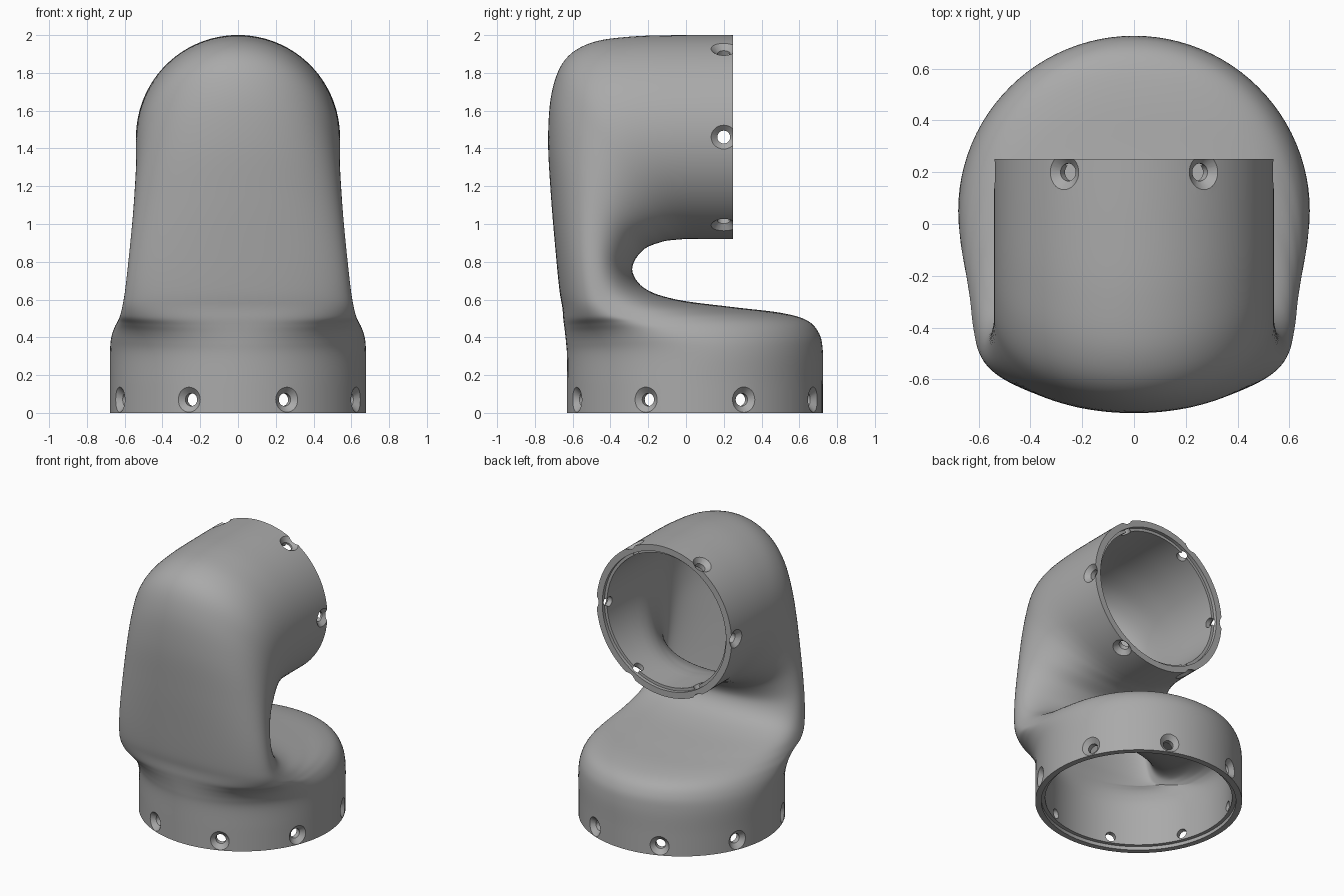
import bpy, bmesh, math
from mathutils import Vector, Matrix

if "Cube" in bpy.data.objects:
    bpy.data.objects.remove(bpy.data.objects["Cube"], do_unlink=True)

SEGMENTS, STEPS = 96, 6
BASE_Y, BASE_R = 0.047, 0.678
TOP_Z, TOP_R, TOP_END = 1.46, 0.54, 0.25

grey = bpy.data.materials.new("satin grey")
grey.use_nodes = True
grey.diffuse_color = (0.40, 0.40, 0.40, 1)
grey.node_tree.nodes["Principled BSDF"].inputs["Base Color"].default_value = grey.diffuse_color

# Key sections: inner y, z, outer y, z, half width, widest point, squareness
sections = [
    (0.725, 0.00, -0.63, 0.00, 0.678, 0.50, 2.0),
    (0.725, 0.15, -0.63, 0.15, 0.678, 0.50, 2.0),
    (0.725, 0.32, -0.63, 0.30, 0.678, 0.50, 2.0),
    (0.705, 0.42, -0.635, 0.37, 0.672, 0.53, 2.05),
    (0.64, 0.49, -0.64, 0.42, 0.655, 0.58, 2.15),
    (0.50, 0.53, -0.645, 0.46, 0.636, 0.64, 2.25),
    (0.25, 0.56, -0.65, 0.50, 0.623, 0.68, 2.3),
    (-0.05, 0.60, -0.655, 0.56, 0.61, 0.64, 2.3),
    (-0.22, 0.66, -0.67, 0.65, 0.597, 0.56, 2.25),
    (-0.285, 0.76, -0.69, 0.85, 0.58, 0.50, 2.2),
    (-0.23, 0.86, -0.715, 1.15, 0.56, 0.50, 2.1),
    (-0.13, 0.905, -0.73, 1.45, 0.547, 0.50, 2.05),
    (-0.05, 0.917, -0.71, 1.70, 0.54, 0.50, 2.0),
    (0.00, 0.92, -0.64, 1.87, 0.54, 0.50, 2.0),
    (0.04, 0.92, -0.50, 1.96, 0.54, 0.50, 2.0),
    (0.08, 0.92, -0.28, 1.993, 0.54, 0.50, 2.0),
    (0.14, 0.92, 0.00, 2.00, 0.54, 0.50, 2.0),
    (0.25, 0.92, 0.25, 2.00, 0.54, 0.50, 2.0),
]


def blend(a, b, c, d, t):
    """Smooth curve through b and c."""
    return 0.5 * (2 * b + (c - a) * t + (2 * a - 5 * b + 4 * c - d) * t * t
                  + (3 * b - a - 3 * c + d) * t ** 3)


def smooth_sections(keys):
    last = len(keys) - 1
    for i in range(last):
        near = [keys[max(0, min(last, i + k))] for k in (-1, 0, 1, 2)]
        for s in range(STEPS):
            yield [blend(*v, s / STEPS) for v in zip(*near)]
    yield keys[-1]


def ring_points(section):
    yi, zi, yo, zo, width, widest, power = section
    inner, outer = Vector((0, yi, zi)), Vector((0, yo, zo))
    centre = inner.lerp(outer, widest)
    for k in range(SEGMENTS):
        a = math.tau * k / SEGMENTS
        c, s = math.cos(a), math.sin(a)
        p = centre.lerp(inner if c > 0 else outer, abs(c) ** (2 / power))
        p.x = math.copysign(width * abs(s) ** (2 / power), s)
        yield p


def new_object(name, bm):
    mesh = bpy.data.meshes.new(name)
    bm.to_mesh(mesh)
    bm.free()
    obj = bpy.data.objects.new(name, mesh)
    bpy.context.collection.objects.link(obj)
    mesh.materials.append(grey)
    return obj


def add_cone(bm, start, direction, r1, r2, length, sides=32):
    turn = direction.to_track_quat('Z', 'Y').to_matrix().to_4x4()
    bmesh.ops.create_cone(bm, cap_ends=True, segments=sides, radius1=r1, radius2=r2, depth=length,
                          matrix=Matrix.Translation(start + direction * length / 2) @ turn)


# Hollow elbow shell, lofted from the base ring up and round to the side socket
bm = bmesh.new()
rings = [[bm.verts.new(p) for p in ring_points(s)] for s in smooth_sections(sections)]
for low, high in zip(rings, rings[1:]):
    for k in range(SEGMENTS):
        n = (k + 1) % SEGMENTS
        bm.faces.new((low[k], high[k], high[n], low[n]))
shell = new_object("elbow_housing", bm)
wall = shell.modifiers.new("wall", 'SOLIDIFY')
wall.thickness, wall.offset = 0.065, -1

# Screw holes through both collars, and their countersinks
holes, sinks = bmesh.new(), bmesh.new()


def add_screw(origin, direction, radius):
    add_cone(holes, origin + direction * (radius - 0.15), direction, 0.034, 0.034, 0.3)
    add_cone(sinks, origin + direction * (radius - 0.035), direction, 0.03, 0.094, 0.06)


for k in range(8):
    a = math.radians(22.5 + 45 * k)
    add_screw(Vector((0, BASE_Y, 0.07)), Vector((math.cos(a), math.sin(a), 0)), BASE_R)
for k in range(6):
    a = math.radians(60 * k)
    add_screw(Vector((0, 0.2, TOP_Z)), Vector((math.cos(a), 0, math.sin(a))), TOP_R)

# Shallow seats inside the two rims
seats = bmesh.new()
add_cone(seats, Vector((0, BASE_Y, -0.1)), Vector((0, 0, 1)), BASE_R - 0.04, BASE_R - 0.04, 0.125, SEGMENTS)
add_cone(seats, Vector((0, TOP_END + 0.1, TOP_Z)), Vector((0, -1, 0)), TOP_R - 0.045, TOP_R - 0.045, 0.125, SEGMENTS)

cutters = [new_object(n, b) for n, b in
           (("rim_seat_cutter", seats), ("hole_cutter", holes), ("countersink_cutter", sinks))]
for cutter in cutters:
    cutter.hide_render = True
    cut = shell.modifiers.new(cutter.name, 'BOOLEAN')
    cut.operation, cut.solver, cut.object = 'DIFFERENCE', 'EXACT', cutter

# Bake the cuts and drop the cutters
bpy.context.view_layer.update()
baked = bpy.data.meshes.new_from_object(shell.evaluated_get(bpy.context.evaluated_depsgraph_get()))
shell.modifiers.clear()
shell.data = baked
for cutter in cutters:
    bpy.data.objects.remove(cutter, do_unlink=True)

bpy.ops.object.select_all(action='DESELECT')
shell.select_set(True)
bpy.context.view_layer.objects.active = shell
bpy.ops.object.shade_smooth_by_angle(angle=math.radians(35))
